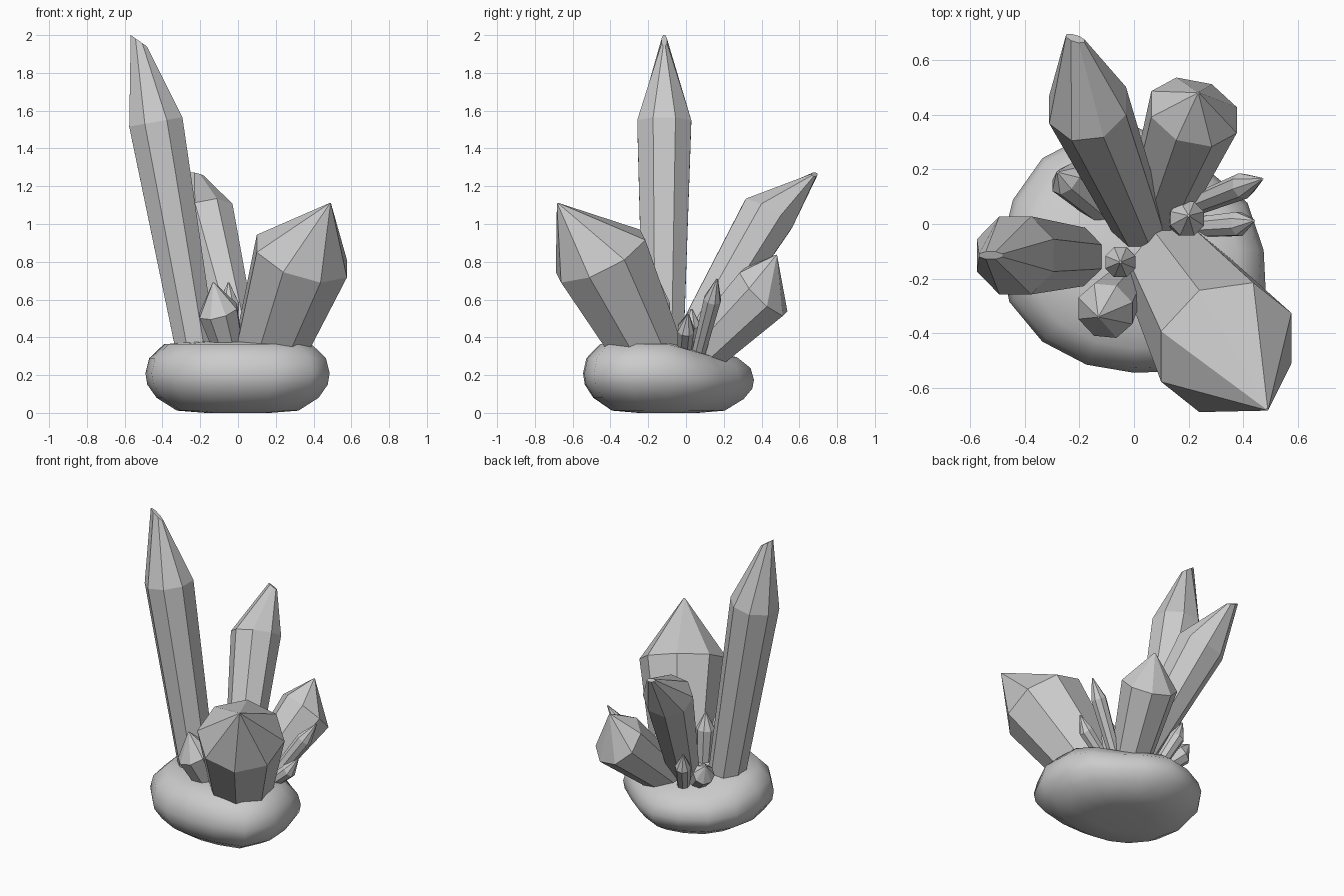
import bpy, bmesh, math
from mathutils import Vector

if "Cube" in bpy.data.objects:
    bpy.data.objects.remove(bpy.data.objects["Cube"])


def finish(bm, name, smooth=False):
    bmesh.ops.recalc_face_normals(bm, faces=bm.faces[:])
    me = bpy.data.meshes.new(name)
    bm.to_mesh(me)
    bm.free()
    for p in me.polygons:
        p.use_smooth = smooth
    ob = bpy.data.objects.new(name, me)
    bpy.context.collection.objects.link(ob)
    return ob


def bridge(bm, rings):
    for a, b in zip(rings, rings[1:]):
        n = len(a)
        for i in range(n):
            bm.faces.new((a[i], a[(i + 1) % n], b[(i + 1) % n], b[i]))


def crystal(name, base, r0, shoulder, r1, tip, ridge=(0.004, 0, 0), sides=8, sink=0.1):
    """Tapered octagonal shaft, flaring to a shoulder, closing on a tip or short ridge."""
    base, shoulder, tip, ridge = map(Vector, (base, shoulder, tip, ridge))
    axis = (shoulder - base).normalized()
    u = (Vector((1, 0, 0)) - axis * axis.x).normalized()
    v = axis.cross(u)
    side = ridge.cross(axis).normalized() * -min(ridge.length, 0.014)
    bm = bmesh.new()
    k = 1 / math.cos(math.pi / sides)
    dirs = [(k * math.cos((i + 0.5) * math.tau / sides),
             k * math.sin((i + 0.5) * math.tau / sides)) for i in range(sides)]
    rings = []
    for c, pu, pv in ((base - axis * sink, u * r0, v * r0),
                      (shoulder, u * r1, v * r1), (tip, ridge, side)):
        rings.append([bm.verts.new(c + pu * a + pv * b) for a, b in dirs])
    bridge(bm, rings)
    bm.faces.new(rings[0])
    bm.faces.new(rings[-1])
    return finish(bm, name)


# Rounded rock base: irregular outline swept through a pebble profile
outline = [.475, .45, .40, .41, .455, .455, .475, .48,
           .49, .495, .475, .455, .45, .48, .555, .525]
profile = [(.35, 0), (.66, .012), (.88, .08), (.98, .15), (1, .21),
           (.96, .29), (.80, .365), (.45, .378)]
bm = bmesh.new()
rings = []
for s, z in profile:
    ring = []
    for i, r in enumerate(outline):
        a = i * math.tau / len(outline)
        x, y = s * r * math.cos(a), s * r * math.sin(a) - 0.095
        t = min(max((y + 0.1) / 0.25, 0), 1)
        ring.append(bm.verts.new((x, y, z - 0.22 * t * max(z - 0.05, 0))))
    rings.append(ring)
bridge(bm, rings)
bm.faces.new(rings[0])
top = bm.verts.new((0, -0.095, 0.365))
for i in range(len(outline)):
    bm.faces.new((rings[-1][i], rings[-1][(i + 1) % len(outline)], top))
finish(bm, "rock_base", smooth=True)

# Large crystals
crystal("tall_crystal", (-.23, -.12, .38), .105, (-.435, -.115, 1.54), .143,
        (-.525, -.115, 1.97), (.043, 0, -.03))
crystal("back_crystal", (.002, .035, .38), .09, (-.17, .435, 1.05), .144,
        (-.215, .68, 1.262), (.034, -.01, -.008))
crystal("wide_front_crystal", (.17, -.21, .35), .17, (.338, -.452, .83), .25,
        (.488, -.68, 1.11))
crystal("back_right_crystal", (.10, .09, .32), .105, (.22, .41, .64), .162,
        (.235, .48, .835))

# Small crystals around the cluster
crystal("front_crystal", (-.055, -.25, .36), .068, (-.105, -.318, .54), .102,
        (-.13, -.34, .69))
crystal("middle_crystal", (-.045, -.13, .37), .04, (-.05, -.14, .58), .055,
        (-.05, -.14, .69))
crystal("right_stub_crystal", (.18, .01, .34), .045, (.195, .02, .46), .062,
        (.20, .03, .55))
crystal("right_long_crystal", (.21, .065, .31), .033, (.40, .14, .60), .045,
        (.47, .165, .71))
crystal("right_short_crystal", (.25, -.01, .32), .033, (.385, .0, .44), .043,
        (.44, .012, .525))
crystal("left_back_crystal", (-.14, .07, .33), .045, (-.25, .165, .44), .062,
        (-.28, .19, .51))
crystal("left_back_thin_crystal", (-.08, .14, .31), .033, (-.145, .24, .49), .045,
        (-.165, .265, .585))
